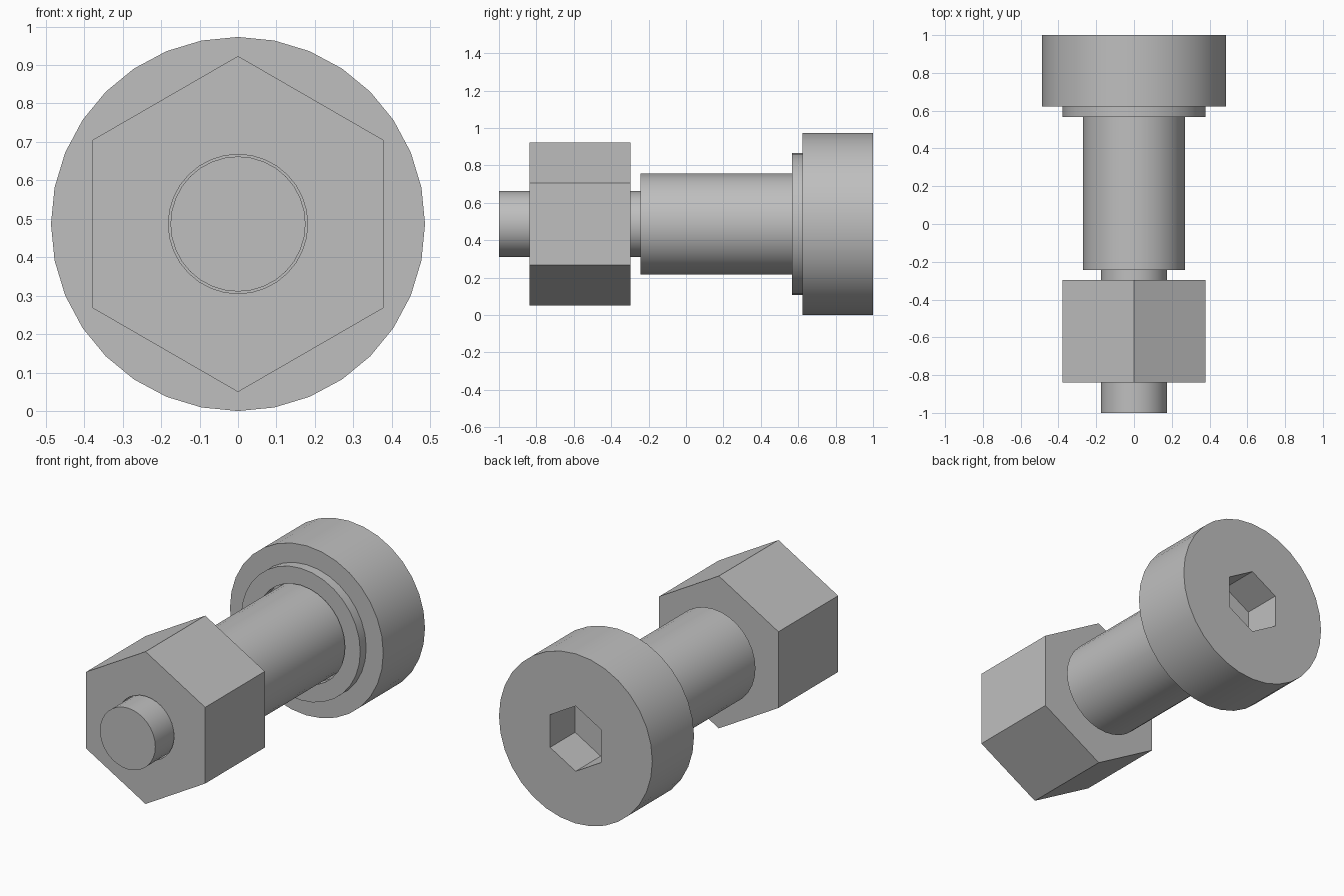
import bpy, bmesh, math

cube = bpy.data.objects.get("Cube")
if cube:
    bpy.data.objects.remove(cube, do_unlink=True)

U = 2 / 37             # one design unit: the bolt is 37 units long
AXIS = 9 * U           # height of the bolt axis
ROUND, HEX = 32, 6
HEX_R = 2 / math.sqrt(3)   # corner radius per unit of flat distance

steel = bpy.data.materials.new("steel grey")
steel.use_nodes = True
grey = (0.52, 0.52, 0.52, 1)
steel.diffuse_color = grey
steel.node_tree.nodes["Principled BSDF"].inputs["Base Color"].default_value = grey


def lathe(name, profile, sides):
    """Stack rings of (radius, distance from the tip) along y, capped at both ends."""
    bm = bmesh.new()
    rings = []
    for r, y in profile:
        ring = []
        for i in range(sides):
            a = math.tau * i / sides
            ring.append(bm.verts.new((r * U * math.sin(a), y * U - 1,
                                      AXIS + r * U * math.cos(a))))
        rings.append(ring)
    for a, b in zip(rings, rings[1:]):
        for i in range(sides):
            j = (i + 1) % sides
            bm.faces.new((a[i], a[j], b[j], b[i]))
    bm.faces.new(rings[0])
    bm.faces.new(rings[-1])
    bmesh.ops.recalc_face_normals(bm, faces=bm.faces)
    mesh = bpy.data.meshes.new(name)
    bm.to_mesh(mesh)
    bm.free()
    mesh.materials.append(steel)
    obj = bpy.data.objects.new(name, mesh)
    bpy.context.collection.objects.link(obj)
    return obj


def select(obj):
    bpy.ops.object.select_all(action='DESELECT')
    obj.select_set(True)
    bpy.context.view_layer.objects.active = obj


def cut(obj, cutter):
    """Subtract the cutter, then discard it."""
    mod = obj.modifiers.new("cut", 'BOOLEAN')
    mod.operation = 'DIFFERENCE'
    mod.solver = 'EXACT'
    mod.object = cutter
    select(obj)
    bpy.ops.object.modifier_apply(modifier=mod.name)
    bpy.data.objects.remove(cutter, do_unlink=True)


# Bolt: threaded end, shank and head, with a hex socket in the head
bolt = lathe("bolt", [(3.25, 0), (3.25, 14), (5, 14), (5, 30), (9, 30), (9, 37)], ROUND)
cut(bolt, lathe("socket_cutter", [(3 * HEX_R, 32.8), (3 * HEX_R, 38)], HEX))

# Washer under the head, with a clearance hole
washer = lathe("washer", [(7, 29), (7, 30)], ROUND)
cut(washer, lathe("washer_hole_cutter", [(5.2, 28), (5.2, 31)], ROUND))

# Hex nut on the threaded end, with a clearance hole
nut = lathe("hex_nut", [(7 * HEX_R, 3), (7 * HEX_R, 13)], HEX)
cut(nut, lathe("nut_hole_cutter", [(3.35, 2), (3.35, 14)], ROUND))

for part in (bolt, washer, nut):
    select(part)
    bpy.ops.object.shade_smooth_by_angle(angle=math.radians(30))
